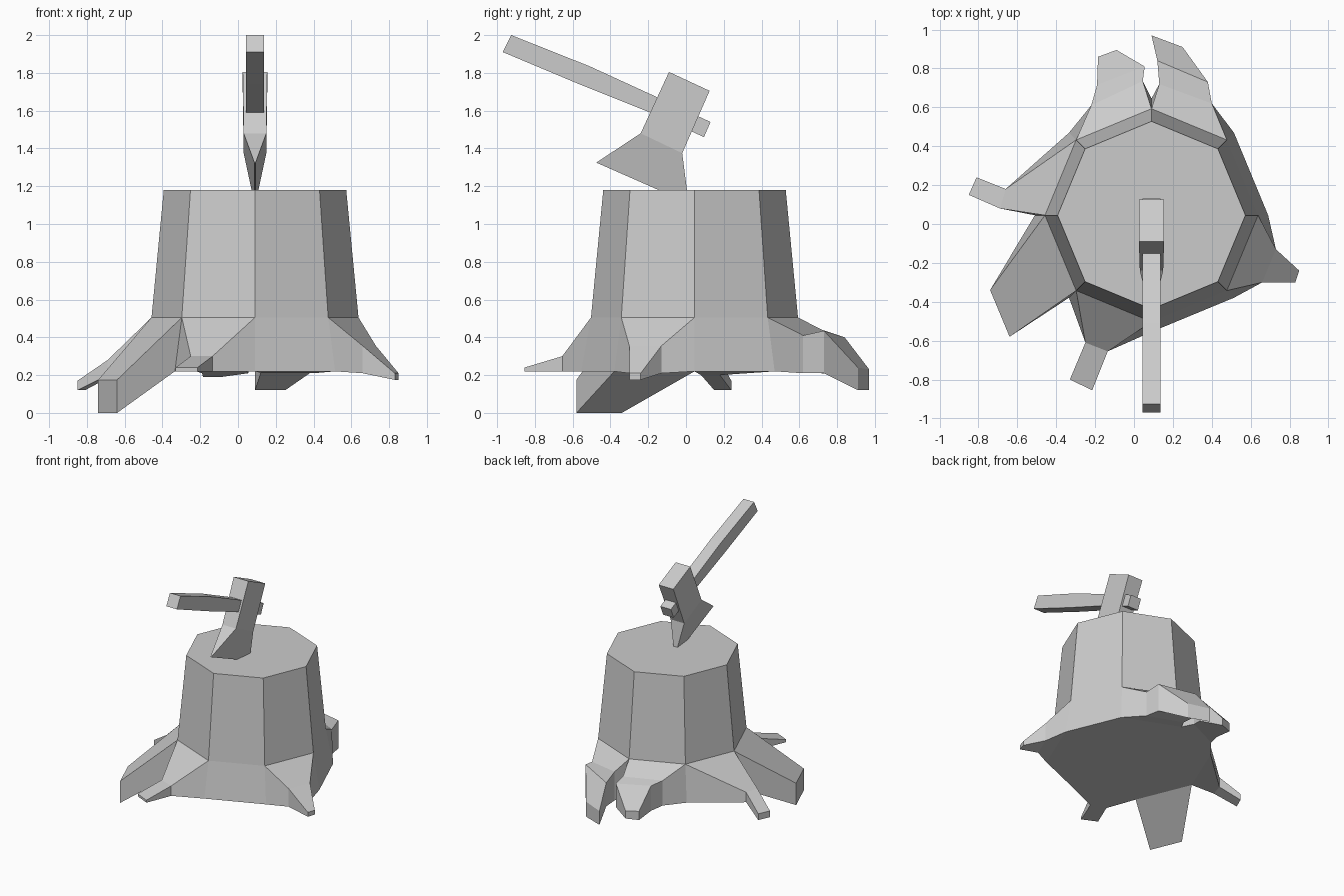
import bpy
import bmesh
from math import cos, sin, radians

cube = bpy.data.objects.get("Cube")
if cube:
    bpy.data.objects.remove(cube)

grey = bpy.data.materials.new("light_grey")
grey.use_nodes = True
grey.diffuse_color = (0.6, 0.6, 0.6, 1)
grey.node_tree.nodes["Principled BSDF"].inputs["Base Color"].default_value = (0.6, 0.6, 0.6, 1)


def finish(name, bm):
    """Turn a bmesh into a flat-shaded object with the shared material."""
    bmesh.ops.recalc_face_normals(bm, faces=bm.faces)
    mesh = bpy.data.meshes.new(name)
    bm.to_mesh(mesh)
    bm.free()
    mesh.materials.append(grey)
    obj = bpy.data.objects.new(name, mesh)
    bpy.context.collection.objects.link(obj)
    return obj


def bridge(bm, first, second):
    """Join two closed loops of vertices with quads."""
    count = len(first)
    for i in range(count):
        j = (i + 1) % count
        bm.faces.new((first[i], first[j], second[j], second[i]))


def ring(bm, radius, z):
    """Eight-sided ring around the trunk axis."""
    return [bm.verts.new((0.09 + radius * cos(radians(45 * i)),
                          0.045 + radius * sin(radians(45 * i)), z))
            for i in range(8)]


def grow_root(bm, start, sections):
    """Extend a quad opening through sections: two top points and a bottom height."""
    loop = start
    for top_a, top_b, floor in sections:
        points = (top_a, top_b, (*top_b[:2], floor), (*top_a[:2], floor))
        new_loop = [bm.verts.new(p) for p in points]
        bridge(bm, loop, new_loop)
        loop = new_loop
    bm.faces.new(loop)


def symmetric_plate(name, outline, panels, centre=0.09):
    """Solid from a side outline of (y, z, half width), mirrored across x."""
    bm = bmesh.new()
    sides = [[bm.verts.new((centre + s * half, y, z)) for y, z, half in outline]
             for s in (-1, 1)]
    for side in sides:
        for panel in panels:
            bm.faces.new([side[i] for i in panel])
    bridge(bm, *sides)
    return finish(name, bm)


# Roots, keyed by the trunk side they grow from
roots = {
    1: [((0.40, 0.62, 0.41), (0.13, 0.72, 0.44), 0.21),
        ((0.38, 0.73, 0.435), (0.12, 0.84, 0.40), 0.21),
        ((0.25, 0.91, 0.24), (0.09, 0.97, 0.23), 0.12)],
    2: [((0.045, 0.735, 0.43), (-0.22, 0.61, 0.42), 0.22),
        ((0.055, 0.81, 0.40), (-0.19, 0.715, 0.41), 0.21),
        ((-0.09, 0.895, 0.25), (-0.185, 0.86, 0.26), 0.19)],
    3: [((-0.66, 0.18, 0.28), (-0.69, 0.08, 0.28), 0.20),
        ((-0.81, 0.24, 0.17), (-0.85, 0.15, 0.17), 0.12)],
    4: [((-0.74, -0.34, 0.175), (-0.64, -0.58, 0.175), 0)],
    5: [((-0.25, -0.61, 0.30), (-0.135, -0.655, 0.30), 0.22),
        ((-0.33, -0.80, 0.24), (-0.215, -0.855, 0.24), 0.22)],
    7: [((0.66, -0.30, 0.355), (0.73, -0.13, 0.355), 0.21),
        ((0.83, -0.30, 0.21), (0.85, -0.24, 0.21), 0.175)],
}

# Tree stump: tapered trunk with flared foot
bm = bmesh.new()
top, waist, foot = ring(bm, 0.483, 1.18), ring(bm, 0.548, 0.505), ring(bm, 0.6, 0.22)
bm.faces.new(top)
bm.faces.new(foot)
bridge(bm, top, waist)
for i in range(8):
    j = (i + 1) % 8
    opening = [waist[i], waist[j], foot[j], foot[i]]
    if i in roots:
        grow_root(bm, opening, roots[i])
    else:
        bm.faces.new(opening)
finish("tree_stump", bm)

# Axe head: thick poll and a blade that narrows into the wood
symmetric_plate("axe_head", [
    (-0.09, 1.805, 0.065), (0.125, 1.705, 0.065), (-0.02, 1.375, 0.06),
    (0.014, 1.11, 0.003), (-0.475, 1.325, 0.003), (-0.24, 1.48, 0.06),
], [(0, 1, 2, 5), (5, 2, 3, 4)])

# Axe handle: slightly bent bar through the head
symmetric_plate("axe_handle", [
    (y, z, 0.047) for y, z in (
        (-0.925, 2.0), (-0.51, 1.835), (-0.15, 1.67), (0.13, 1.54),
        (0.095, 1.46), (-0.19, 1.59), (-0.565, 1.74), (-0.97, 1.91))
], [(0, 1, 6, 7), (1, 2, 5, 6), (2, 3, 4, 5)])
